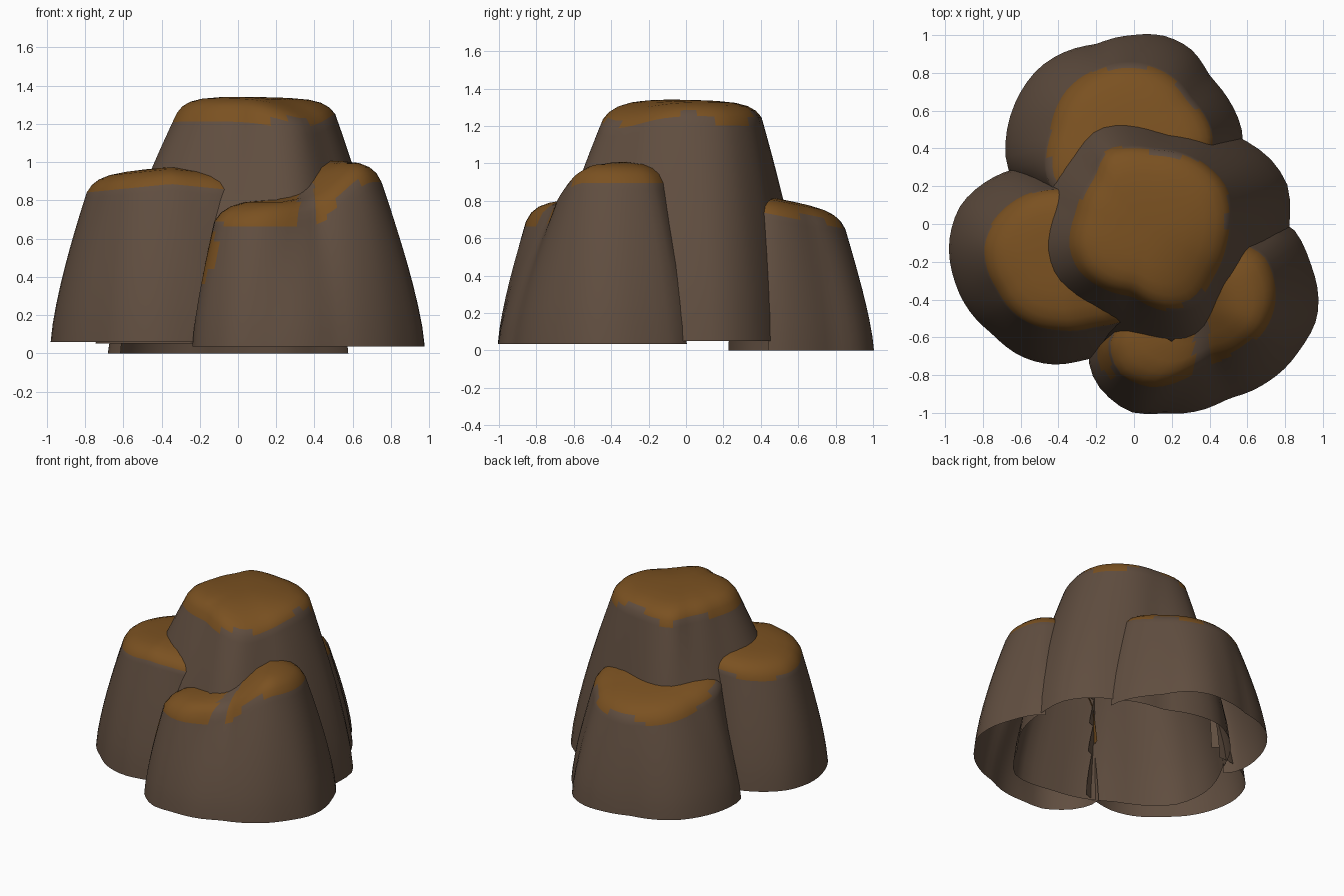
import bpy, bmesh, math
from mathutils import noise, Vector

if "Cube" in bpy.data.objects:
    bpy.data.objects.remove(bpy.data.objects["Cube"])

N = 60  # sides of every rock


def material(name, rgb):
    m = bpy.data.materials.new(name)
    m.diffuse_color = (*rgb, 1)
    m.use_nodes = True
    m.node_tree.nodes["Principled BSDF"].inputs["Base Color"].default_value = m.diffuse_color
    return m


STONE = material("brown stone", (0.118, 0.076, 0.051))
MOSS = material("ochre top", (0.195, 0.082, 0.015))
WALL = [0, 0.12, 0.25, 0.38, 0.5, 0.62, 0.74, 0.84, 0.92, 0.96, 1.0]
CAP = [(0.93, 0.4), (0.83, 0.68), (0.68, 0.87), (0.45, 0.97), (0.2, 1.0)]


def radii(points, c):
    """Resample an outline as N distances around the rock centre."""
    polar = sorted((math.atan2(y - c[1], x - c[0]) % math.tau,
                    math.hypot(x - c[0], y - c[1])) for x, y in points)
    polar = ([(polar[-1][0] - math.tau, polar[-1][1])] + polar
             + [(polar[0][0] + math.tau, polar[0][1])])
    out = []
    for i in range(N):
        a = math.tau * i / N
        for (a0, r0), (a1, r1) in zip(polar, polar[1:]):
            if a0 <= a <= a1:
                out.append(r0 + (r1 - r0) * (a - a0) / max(a1 - a0, 1e-6))
                break
    return [(out[i - 1] + 4 * out[i] + out[(i + 1) % N]) / 6 for i in range(N)]


def rock(name, c, base, rim, z0, top, drop, paint=lambda p, ochre: ochre, core=None):
    """Open-bottomed rock: flared wall from base to rim, then a rounded cap.
    Faces hidden inside the core rock are left out. Returns an inside test."""
    rb, rr = radii(base, c), radii(rim, c)

    def rim_z(i):
        a = math.tau * i / N
        return top(c[0] + rr[i] * math.cos(a), c[1] + rr[i] * math.sin(a)) - drop

    def wall_r(i, h):
        return rb[i] + (rr[i] - rb[i]) * h ** 1.35

    def inside(p):
        i = round(math.atan2(p.y - c[1], p.x - c[0]) / math.tau * N) % N
        h = (p.z - z0) / (rim_z(i) - z0)
        return h < 1 and math.hypot(p.x - c[0], p.y - c[1]) < wall_r(i, max(h, 0)) - 0.03

    bm = bmesh.new()
    rings = []
    for h in WALL:
        ring = []
        for i in range(N):
            a, r = math.tau * i / N, wall_r(i, h)
            ring.append(bm.verts.new((c[0] + r * math.cos(a), c[1] + r * math.sin(a),
                                      z0 + (rim_z(i) - z0) * h)))
        rings.append(ring)
    for s, lift in CAP:
        ring = []
        for i in range(N):
            a = math.tau * i / N
            x, y = c[0] + rr[i] * s * math.cos(a), c[1] + rr[i] * s * math.sin(a)
            ring.append(bm.verts.new((x, y, top(x, y) - drop * (1 - lift))))
        rings.append(ring)
    tip = bm.verts.new((c[0], c[1], top(*c)))
    for k, lo in enumerate(rings):
        hi = rings[k + 1] if k + 1 < len(rings) else None
        for i in range(N):
            j = (i + 1) % N
            f = bm.faces.new((lo[i], lo[j], hi[j], hi[i]) if hi else (lo[i], lo[j], tip))
            p = f.calc_center_median()
            # ochre cap with an uneven edge around the rim
            edge = len(WALL) - 1 - k + 2.5 * noise.noise(Vector(p) * 3.5)
            f.material_index = int(paint(p, edge < 0.6))
    if core:
        hidden = [f for f in bm.faces if core(f.calc_center_median())]
        bmesh.ops.delete(bm, geom=hidden, context='FACES')
    me = bpy.data.meshes.new(name)
    bm.to_mesh(me)
    bm.free()
    me.materials.append(STONE)
    me.materials.append(MOSS)
    ob = bpy.data.objects.new(name, me)
    bpy.context.collection.objects.link(ob)
    bpy.context.view_layer.objects.active = ob
    ob.select_set(True)
    bpy.ops.object.shade_smooth_by_angle(angle=math.radians(50))
    ob.select_set(False)
    return inside


# tall middle rock, its top sloping down at the front right corner
def middle_top(x, y):
    return 1.34 - 0.02 * y - 0.08 * math.exp(-((x - 0.42) ** 2 + (y + 0.42) ** 2) / 0.06)


core = rock("middle_rock", (0.08, -0.03),
            [(.82, 0), (.82, .2), (.72, .35), (.55, .46), (.2, .56), (-.2, .66), (-.45, .5),
             (-.62, .2), (-.75, -.15), (-.7, -.4), (-.35, -.62), (.1, -.78), (.4, -.8),
             (.62, -.5), (.8, -.2)],
            [(.49, -.1), (.47, .2), (.32, .34), (.1, .39), (-.15, .38), (-.2, .25),
             (-.29, .05), (-.32, -.12), (-.27, -.24), (0, -.36), (.2, -.45), (.32, -.43),
             (.42, -.28)],
            0.05, middle_top, 0.085)

# left rock
rock("left_rock", (-0.42, -0.2),
     [(-.64, .29), (-.92, .1), (-.98, -.1), (-.95, -.3), (-.75, -.58), (-.6, -.7),
      (-.43, -.745), (-.27, -.72), (0, -.6), (.15, -.35), (.1, 0), (-.2, .2), (-.45, .28)],
     [(-.79, -.1), (-.72, -.35), (-.58, -.51), (-.4, -.56), (-.2, -.54), (-.02, -.5),
      (.08, -.35), (.08, -.2), (-.1, 0), (-.3, .17), (-.45, .18), (-.65, .1)],
     0.06, lambda x, y: 0.975 - 0.1 * abs(x + 0.35), 0.09, core=core)

# low back rock
rock("back_rock", (0, 0.5),
     [(-.67, .28), (-.68, .45), (-.6, .7), (-.5, .83), (-.2, .95), (0, 1), (.15, 1),
      (.3, .93), (.4, .78), (.5, .66), (.58, .46), (.5, .2), (0, .05), (-.5, .15)],
     [(-.45, .2), (-.43, .5), (-.35, .7), (-.2, .81), (0, .85), (.1, .83), (.3, .66),
      (.42, .45), (.3, .2), (0, .12)],
     0.0, lambda x, y: 0.82 - 0.2 * (y - 0.45), 0.09, core=core)


# front right rock, with a high right top and a lower front top
def front_top(x, y):
    t = ((x - 0.3) * 0.77 + (y + 0.5) * 0.64 + 0.12) / 0.4
    t = min(max(t, 0), 1)
    return 0.805 + 0.205 * t * t * (3 - 2 * t)


def front_paint(p, ochre):
    gap = abs(p.x - 0.36) < 0.04 and p.y < -0.5            # bare strip between the tops
    streak = p.x < -0.11 and p.y > -0.8 and 0.36 < p.z < 0.62  # streak at the left edge
    return (ochre and not gap) or streak


rock("front_rock", (0.38, -0.46),
     [(-.25, -.7), (-.2, -.85), (-.02, -1), (.15, -1), (.5, -.92), (.7, -.84), (.88, -.66),
      (.97, -.5), (.975, -.36), (.93, -.2), (.83, 0), (.6, .02), (.2, -.1), (-.05, -.4)],
     [(.75, -.4), (.69, -.17), (.55, -.1), (.3, -.2), (0, -.45), (-.13, -.62), (-.09, -.78),
      (.1, -.86), (.3, -.79), (.42, -.72), (.6, -.65), (.7, -.55)],
     0.035, front_top, 0.115, front_paint, core)
